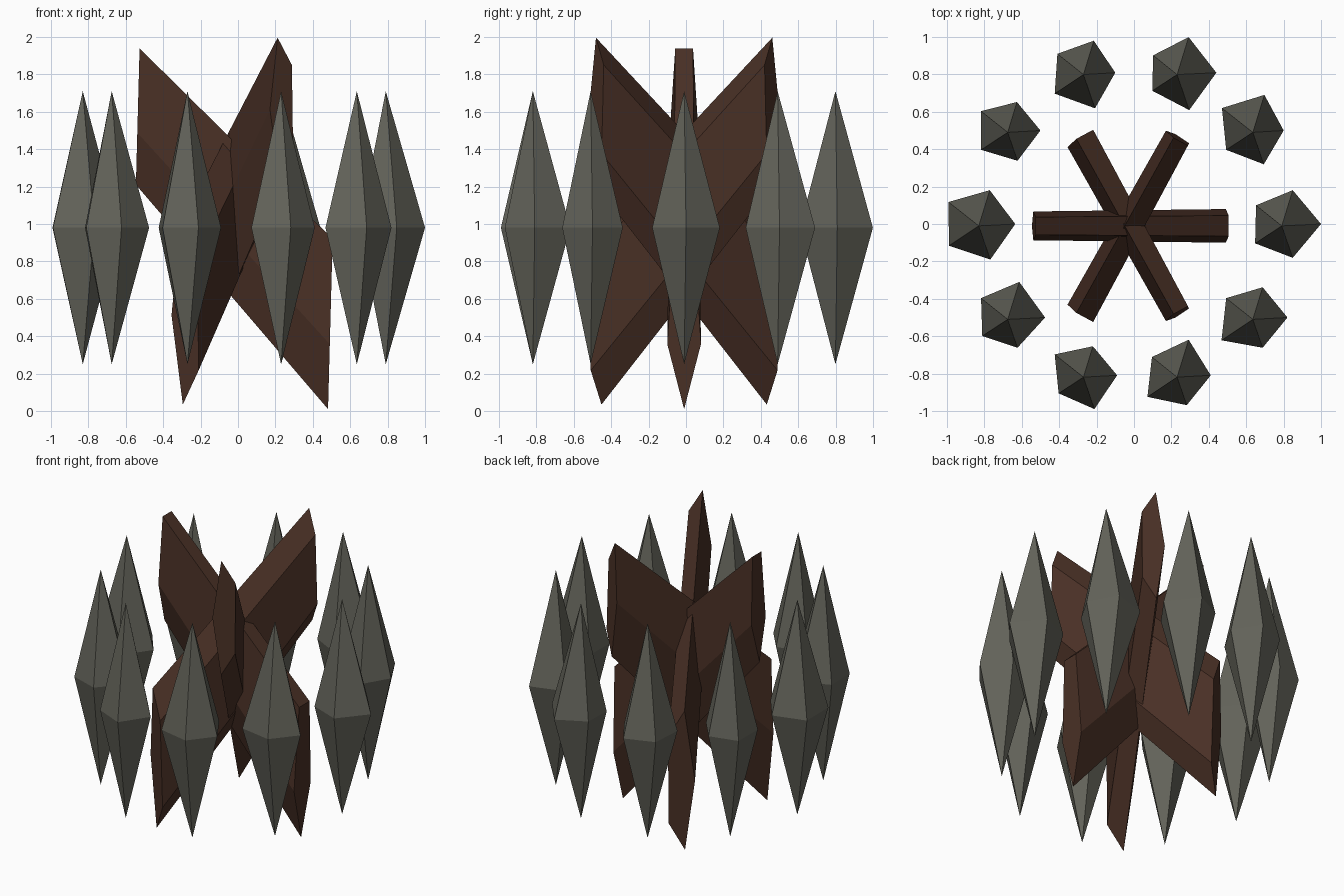
import bpy, bmesh
from math import cos, sin, radians

if "Cube" in bpy.data.objects:
    bpy.data.objects.remove(bpy.data.objects["Cube"])

CX, CY = -0.02, -0.01      # centre of the ring
STRETCH = 1.05             # the ring is slightly longer in y


def material(name, rgb):
    m = bpy.data.materials.new(name)
    m.diffuse_color = (*rgb, 1)
    m.use_nodes = True
    m.node_tree.nodes["Principled BSDF"].inputs["Base Color"].default_value = m.diffuse_color
    return m


stone_mat = material("grey stone", (0.125, 0.125, 0.102))
wood_mat = material("dark brown wood", (0.068, 0.030, 0.019))


def finish(bm, name, mat):
    bmesh.ops.recalc_face_normals(bm, faces=bm.faces)
    me = bpy.data.meshes.new(name)
    bm.to_mesh(me)
    bm.free()
    me.materials.append(mat)
    bpy.context.collection.objects.link(bpy.data.objects.new(name, me))


# Stones: tall five-sided double pyramids, each with slightly uneven corners
def stone(i, radii):
    a = radians(36 * i)
    x, y = CX + 0.81 * cos(a), CY + 0.81 * STRETCH * sin(a)
    bm = bmesh.new()
    ring = [bm.verts.new((x + r * cos(radians(72 * k)),
                          y + 0.01 + r * sin(radians(72 * k)), 0.98))
            for k, r in enumerate(radii)]
    for z in (0.25, 1.71):
        tip = bm.verts.new((x, y, z))
        for k in range(5):
            bm.faces.new((ring[k], ring[(k + 1) % 5], tip))
    finish(bm, f"stone_{i + 1}", stone_mat)


corner_radii = [
    (.21, .19, .17, .176, .19), (.165, .20, .204, .176, .19),
    (.21, .20, .158, .164, .21), (.17, .18, .172, .19, .20),
    (.175, .16, .176, .176, .17), (.195, .19, .20, .197, .20),
    (.20, .20, .176, .168, .17), (.18, .163, .19, .164, .19),
    (.18, .20, .166, .196, .168), (.185, .17, .176, .207, .17)]
for i, radii in enumerate(corner_radii):
    stone(i, radii)


# Logs: tapered five-sided beams leaning through the centre
def log(i, azimuth, roll):
    a = radians(azimuth)          # direction of the raised end
    bm = bmesh.new()
    ends = []
    # distance along, centre height, half width, half height
    for dist, zc, rw, rh in ((0.515, 1.613, 0.077, 0.403),
                             (-0.515, 0.513, 0.09, 0.503)):
        ring = []
        for k in range(5):
            p = radians(72 * k + roll)
            side, dz = rw * sin(p), -rh * cos(p)
            d = dist - 0.027 * dz
            ring.append(bm.verts.new((CX + d * cos(a) - side * sin(a),
                                      CY + STRETCH * (d * sin(a) + side * cos(a)),
                                      zc + dz)))
        bm.faces.new(ring)
        ends.append(ring)
    hi, lo = ends
    for k in range(5):
        n = (k + 1) % 5
        bm.faces.new((hi[k], hi[n], lo[n], lo[k]))
    finish(bm, f"log_{i + 1}", wood_mat)


for i, (azimuth, roll) in enumerate(((180, 0), (60, 18), (-60, -18))):
    log(i, azimuth, roll)
